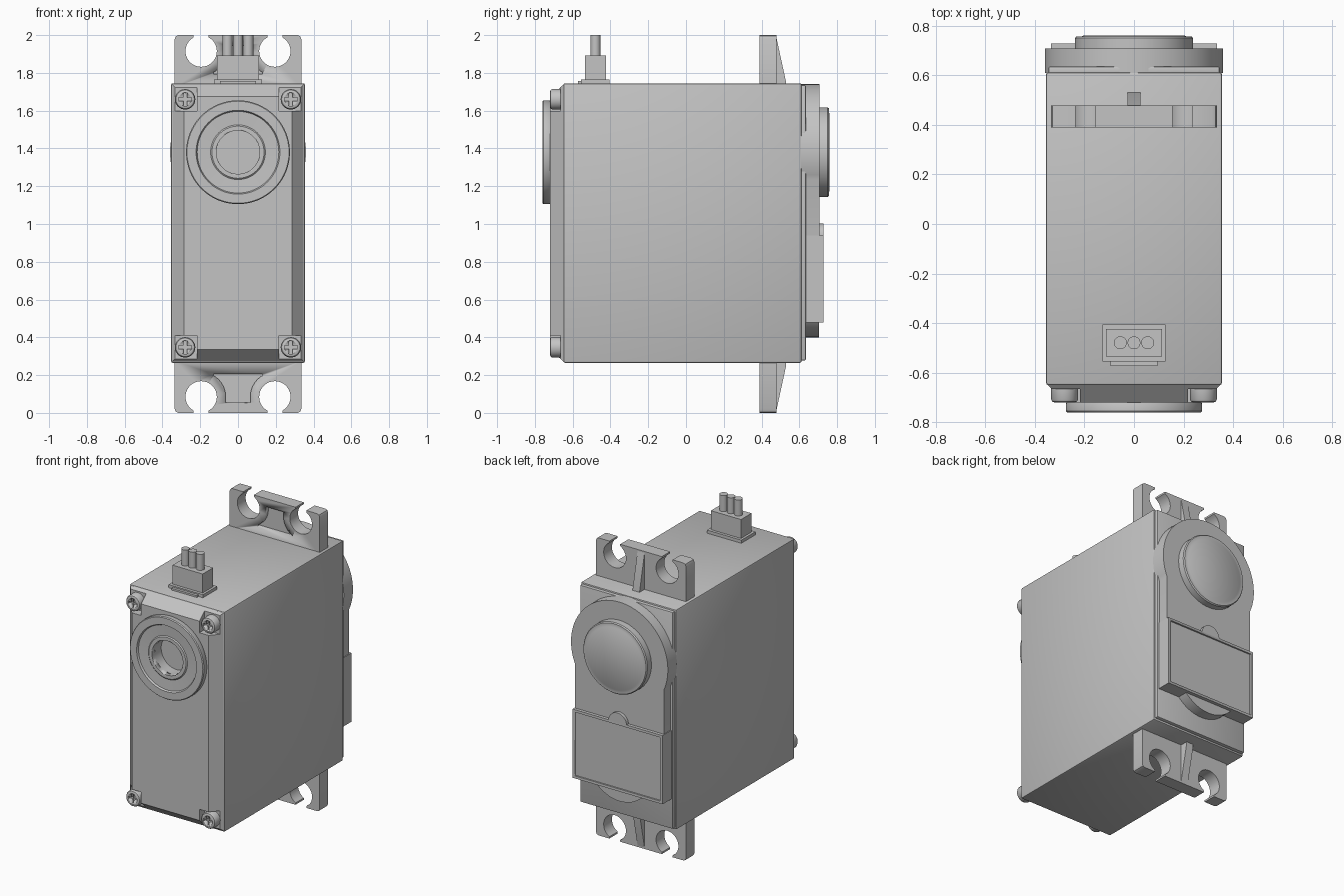
import bpy, bmesh, math
from mathutils import Vector

if "Cube" in bpy.data.objects:
    bpy.data.objects.remove(bpy.data.objects["Cube"], do_unlink=True)

grey = bpy.data.materials.new("light_grey")
grey.use_nodes = True
COLOUR = (0.55, 0.55, 0.55, 1)
grey.diffuse_color = COLOUR
grey.node_tree.nodes["Principled BSDF"].inputs["Base Color"].default_value = COLOUR

HUB_Z = 1.38
TOP, BOTTOM = 1.745, 0.265
HALF = 0.355


def finish(name, bm, smooth=True):
    bmesh.ops.recalc_face_normals(bm, faces=bm.faces)
    mesh = bpy.data.meshes.new(name)
    bm.to_mesh(mesh)
    bm.free()
    mesh.materials.append(grey)
    obj = bpy.data.objects.new(name, mesh)
    bpy.context.collection.objects.link(obj)
    if smooth:
        activate(obj)
        bpy.ops.object.shade_smooth_by_angle(angle=math.radians(32))
    return obj


def activate(obj):
    bpy.ops.object.select_all(action='DESELECT')
    obj.select_set(True)
    bpy.context.view_layer.objects.active = obj


def box(name, x, y, z, bevel=0):
    """Box from (low, high) pairs."""
    bm = bmesh.new()
    bmesh.ops.create_cube(bm, size=1)
    for v in bm.verts:
        v.co = Vector([(a + b) / 2 + c * (b - a) for (a, b), c in zip((x, y, z), v.co)])
    if bevel:
        bmesh.ops.bevel(bm, geom=bm.edges[:], offset=bevel, segments=2,
                        affect='EDGES', profile=0.5)
    return finish(name, bm)


def prism(name, outline, low, high, axis='y'):
    """Extrude an outline: (x, z) along y, or (y, z) along x."""
    bm = bmesh.new()
    place = (lambda a, b: (a, low, b)) if axis == 'y' else (lambda a, b: (low, a, b))
    face = bm.faces.new([bm.verts.new(place(a, b)) for a, b in outline])
    out = bmesh.ops.extrude_face_region(bm, geom=[face])
    d = high - low
    move = Vector((0, d, 0)) if axis == 'y' else Vector((d, 0, 0))
    bmesh.ops.translate(bm, vec=move, verts=[g for g in out["geom"]
                                             if isinstance(g, bmesh.types.BMVert)])
    return finish(name, bm)


def lathe(name, profile, x, z, sides=64):
    """Revolve (radius, y) points around an axis along y; ends are capped."""
    bm = bmesh.new()
    rings = [[bm.verts.new((x + r * math.cos(t), y, z + r * math.sin(t)))
              for t in (i * math.tau / sides for i in range(sides))] for r, y in profile]
    for a, b in zip(rings, rings[1:]):
        for i in range(sides):
            j = (i + 1) % sides
            bm.faces.new((a[i], a[j], b[j], b[i]))
    bm.faces.new(rings[0])
    bm.faces.new(rings[-1])
    return finish(name, bm)


def cut(obj, *cutters):
    for cutter in cutters:
        mod = obj.modifiers.new("cut", 'BOOLEAN')
        mod.operation = 'DIFFERENCE'
        mod.solver = 'EXACT'
        mod.object = cutter
        activate(obj)
        bpy.ops.object.modifier_apply(modifier=mod.name)
        bpy.data.objects.remove(cutter, do_unlink=True)


def arc(cx, cz, r, start, end, n):
    return [(cx + r * math.cos(start + (end - start) * i / n),
             cz + r * math.sin(start + (end - start) * i / n)) for i in range(n + 1)]


# Main case and thin back plate
box("case", (-HALF, HALF), (-0.65, 0.612), (BOTTOM, TOP), 0.01)
box("back_plate", (-0.345, 0.345), (0.60, 0.635), (0.278, 1.735), 0.006)

# Front cover with sloped rim, screw notches and shaft hole
bm = bmesh.new()
bmesh.ops.create_cube(bm, size=1)
for v in bm.verts:
    front = v.co.y < 0
    inset = 0.07 if front else 0.004
    v.co = Vector((math.copysign(HALF - inset, v.co.x), -0.72 if front else -0.645,
                   TOP - inset if v.co.z > 0 else BOTTOM + inset))
cover = finish("front_cover", bm, False)
screws = [(sx * 0.28, z) for sx in (-1, 1) for z in (0.347, 1.66)]
for x, z in screws:
    cut(cover, box("notch", (x - 0.063, x + 0.063), (-0.8, -0.665), (z - 0.063, z + 0.063)))
cut(cover, lathe("bore", [(0.115, -0.8), (0.115, -0.652)], 0, HUB_Z))

# Cross-head screws
for i, (x, z) in enumerate(screws):
    screw = lathe(f"screw_{i + 1}", [(0.054, -0.655), (0.054, -0.708), (0.049, -0.717),
                                     (0.038, -0.721)], x, z, 32)
    for w, h in ((0.034, 0.009), (0.009, 0.034)):
        cut(screw, box("slot", (x - w, x + w), (-0.8, -0.70), (z - h, z + h)))

# Front bearing ring: stepped rim, shallow dish and open centre
ring = lathe("front_ring", [(0.27, -0.715), (0.275, -0.725), (0.275, -0.754), (0.27, -0.76),
                            (0.222, -0.76), (0.216, -0.748), (0.145, -0.744),
                            (0.138, -0.75), (0.125, -0.75)], 0, HUB_Z)
cut(ring, lathe("bore", [(0.115, -0.8), (0.115, -0.6)], 0, HUB_Z))

# Rear gearbox lid: round head running into a straight body
corner = math.acos(0.33 / 0.36)
lid = arc(0, HUB_Z, 0.36, -corner, math.pi + corner, 56) + [(-0.33, 0.48), (0.33, 0.48)]
prism("gearbox_lid", lid, 0.61, 0.707)
lathe("output_disc", [(0.238, 0.70), (0.238, 0.75), (0.232, 0.757), (0.21, 0.757),
                      (0.205, 0.76)], 0, HUB_Z)
lathe("lower_bulge", [(0.24, 0.62), (0.24, 0.705)], 0, 0.64)

# Label panel with raised frame and thumb tab
panel = box("label_panel", (-0.335, 0.335), (0.625, 0.728), (0.478, 0.94))
cut(panel, box("recess", (-0.318, 0.318), (0.718, 0.8), (0.495, 0.923)))
prism("panel_tab", arc(0, 0.935, 0.068, 0, math.pi, 20), 0.70, 0.728)

# Mounting ears, one at each end
for name, s, tip in (("upper", 1, 2.0), ("lower", -1, 0.0)):
    def level(points):
        return [(x, tip - s * h) for x, h in points]
    gap = math.asin(0.04 / 0.083)
    half = [(0.335, 0.275), (0.335, 0.02), (0.329, 0.006), (0.315, 0), (0.235, 0)]
    half += arc(0.195, 0.085, 0.083, -math.pi / 2 + gap, 1.5 * math.pi - gap, 30)
    half += [(0.155, 0)]
    ear = prism(name + "_ear", level(half + [(-x, h) for x, h in reversed(half)]), 0.39, 0.478)
    # Flared pocket in the front face
    side = [(0.065, 0.055)] + arc(0.195, 0.085, 0.13, math.pi, math.pi / 2 + 0.52, 10)
    side += [(0.13, 0.205)]
    cut(ear, prism("pocket", level(side + [(-x, h) for x, h in reversed(side)]), 0.3, 0.415))
    # Tapered rib behind
    prism(name + "_rib", [(0.46, tip - s * 0.27), (0.53, tip - s * 0.27), (0.53, tip - s * 0.25),
                          (0.478, tip - s * 0.01), (0.46, tip - s * 0.01)], -0.026, 0.026, 'x')

# Cable connector on the top
box("connector_flange", (-0.128, 0.128), (-0.555, -0.405), (TOP - 0.01, 1.766))
box("connector_tab", (-0.095, 0.095), (-0.573, -0.55), (TOP - 0.01, 1.757))
box("connector_block", (-0.112, 0.112), (-0.535, -0.424), (1.75, 1.893))
for i in range(3):
    bm = bmesh.new()
    bmesh.ops.create_cone(bm, cap_ends=True, segments=24, radius1=0.026, radius2=0.026,
                          depth=0.13)
    bmesh.ops.translate(bm, vec=((i - 1) * 0.055, -0.479, 1.935), verts=bm.verts)
    finish(f"connector_wire_{i + 1}", bm)
